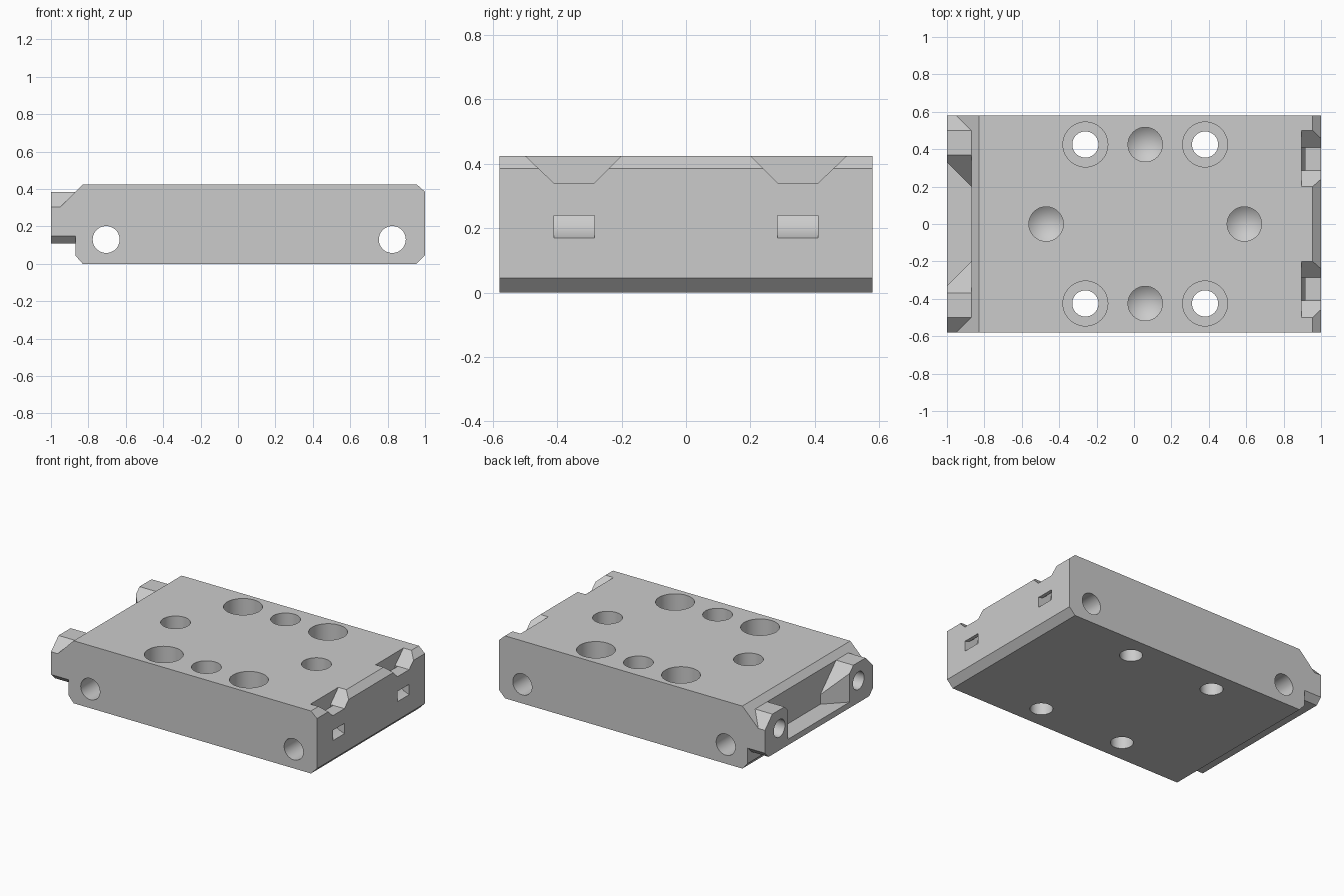
import bpy, bmesh, math
from mathutils import Vector

if "Cube" in bpy.data.objects:
    bpy.data.objects.remove(bpy.data.objects["Cube"], do_unlink=True)

grey = bpy.data.materials.new("plain_grey")
grey.use_nodes = True
grey.diffuse_color = (0.6, 0.6, 0.6, 1)
grey.node_tree.nodes["Principled BSDF"].inputs["Base Color"].default_value = (0.6, 0.6, 0.6, 1)


def finish(name, bm):
    bmesh.ops.recalc_face_normals(bm, faces=bm.faces)
    mesh = bpy.data.meshes.new(name)
    bm.to_mesh(mesh)
    bm.free()
    mesh.materials.append(grey)
    ob = bpy.data.objects.new(name, mesh)
    bpy.context.collection.objects.link(ob)
    return ob


def prism(points, axis, a, b):
    """Extrude a profile along x (profile is y,z) or y (profile is x,z)."""
    bm = bmesh.new()
    place = (lambda u, v: (a, u, v)) if axis == "x" else (lambda u, v: (u, a, v))
    face = bm.faces.new([bm.verts.new(place(*p)) for p in points])
    new = bmesh.ops.extrude_face_region(bm, geom=[face])["geom"]
    shift = Vector((b - a, 0, 0) if axis == "x" else (0, b - a, 0))
    bmesh.ops.translate(bm, vec=shift, verts=[g for g in new if isinstance(g, bmesh.types.BMVert)])
    return bm


def lathe(profile, origin, direction, sides=48):
    """Stack rings of (distance, radius) along a direction from the origin."""
    bm = bmesh.new()
    turn = Vector((0, 0, 1)).rotation_difference(Vector(direction))
    rings = []
    for d, r in profile:
        count = sides if r > 0 else 1
        rings.append([bm.verts.new(Vector(origin) + turn @ Vector(
            (r * math.cos(math.tau * i / sides), r * math.sin(math.tau * i / sides), d)))
            for i in range(count)])
    for low, high in zip(rings, rings[1:]):
        for i in range(sides):
            j = (i + 1) % sides
            bm.faces.new([low[i], low[j], high[0]] if len(high) == 1
                         else [low[i], low[j], high[j], high[i]])
    for ring in (rings[0], rings[-1]):
        if len(ring) > 1:
            bm.faces.new(ring)
    return bm


body = None


def combine(name, bm, operation):
    helper = finish(name, bm)
    helper.hide_render = True
    mod = body.modifiers.new(name, "BOOLEAN")
    mod.operation, mod.solver, mod.object = operation, "EXACT", helper
    bpy.context.view_layer.objects.active = body
    bpy.ops.object.modifier_apply(modifier=mod.name)
    bpy.data.objects.remove(helper, do_unlink=True)


# Main block with chamfered long edges
body = finish("hinge_block", prism(
    [(-0.83, 0), (0.955, 0), (1, 0.045), (1, 0.385), (0.955, 0.425),
     (-0.83, 0.425), (-0.87, 0.385), (-0.87, 0.045)], "y", -0.58, 0.58))

# Shelf across the end, with bevelled lower corners
combine("end_shelf", prism([(-0.54, 0.11), (0.54, 0.11), (0.58, 0.15), (-0.58, 0.15)],
                           "x", -1, -0.85), "UNION")

for s in (-1, 1):
    # Tapered lug, cut diagonally on its inner side
    lug = prism([(s * y, z) for y, z in
                 [(0.58, 0.15), (0.58, 0.305), (0.5, 0.385), (0.37, 0.385), (0.2, 0.215), (0.2, 0.14), (0.57, 0.14)]],
                "x", -1, -0.85)
    cut = bmesh.ops.bisect_plane(lug, geom=lug.verts[:] + lug.edges[:] + lug.faces[:],
                                 plane_co=(-1, s * 0.33, 0), plane_no=(-1, -s, 0), clear_outer=True)
    bmesh.ops.holes_fill(lug, edges=[e for e in cut["geom_cut"] if isinstance(e, bmesh.types.BMEdge)])
    combine("lug", lug, "UNION")
    # Sloping web joining the lug to the top chamfer
    combine("lug_web", prism([(-0.955, 0.3), (-0.87, 0.385), (-0.84, 0.385), (-0.84, 0.3)],
                             "y", s * 0.48, s * 0.58), "UNION")
    # Matching notch and curved channel at the opposite end
    combine("notch", prism([(s * 0.51, 0.435), (s * 0.41, 0.34), (s * 0.285, 0.34), (s * 0.19, 0.435)],
                           "x", 0.895, 1.1), "DIFFERENCE")
    combine("channel", prism(
        [(0.895, 0.36), (0.895, 0.30), (0.905, 0.25), (0.93, 0.21), (0.96, 0.185), (1, 0.17), (1.05, 0.17),
         (1.05, 0.24), (1, 0.24), (0.965, 0.25), (0.935, 0.275), (0.915, 0.32), (0.915, 0.36)],
        "y", s * 0.285, s * 0.41), "DIFFERENCE")
    # Blind hole in the lug face
    combine("lug_hole", lathe([(-0.1, 0.06), (0.17, 0.06)], (-1, s * 0.425, 0.26), (1, 0, 0)), "DIFFERENCE")
    # Counterbored screw holes
    for x in (-0.26, 0.38):
        combine("screw_hole", lathe([(-0.1, 0.07), (0.22, 0.07), (0.22, 0.12), (0.5, 0.12)],
                                    (x, s * 0.425, 0), (0, 0, 1)), "DIFFERENCE")

# Drilled holes with conical bottoms
for x, y in ((0.06, 0.425), (0.06, -0.425), (-0.47, 0), (0.59, 0)):
    combine("drilled_hole", lathe([(-0.1, 0.092), (0.2, 0.092), (0.27, 0)],
                                  (x, y, 0.425), (0, 0, -1)), "DIFFERENCE")

# Cross holes through the full width
for x in (-0.705, 0.825):
    combine("cross_hole", lathe([(0, 0.072), (1.6, 0.072)], (x, -0.8, 0.13), (0, 1, 0)), "DIFFERENCE")

bpy.ops.object.select_all(action="DESELECT")
body.select_set(True)
bpy.context.view_layer.objects.active = body
bpy.ops.object.shade_smooth_by_angle(angle=math.radians(25))
